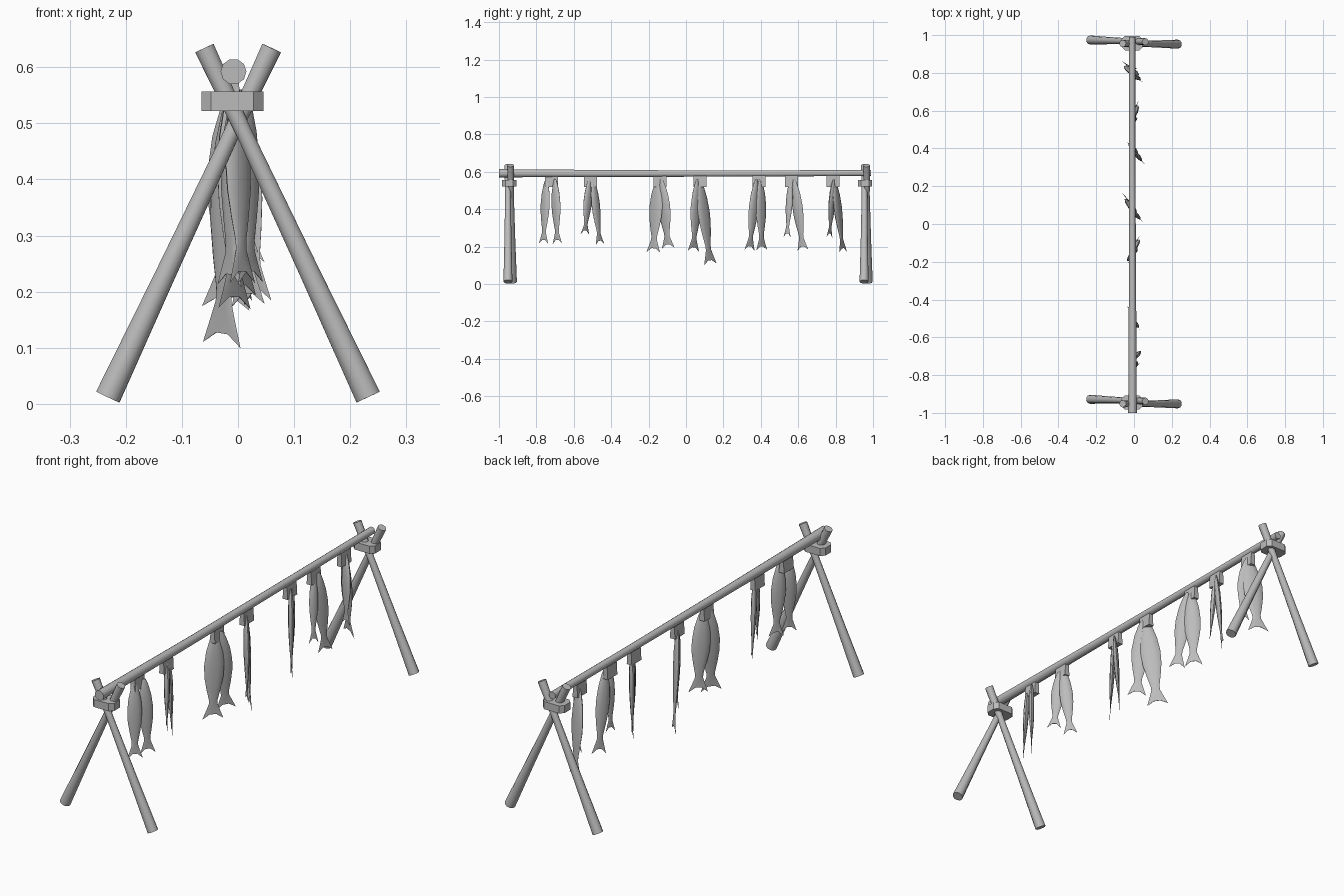
import bpy, bmesh, math
from mathutils import Vector

cube = bpy.data.objects.get("Cube")
if cube:
    bpy.data.objects.remove(cube)

grey = bpy.data.materials.new("plain_grey")
grey.use_nodes = True
grey.diffuse_color = (0.5, 0.5, 0.5, 1)
bsdf = next(n for n in grey.node_tree.nodes if n.type == 'BSDF_PRINCIPLED')
bsdf.inputs["Base Color"].default_value = (0.5, 0.5, 0.5, 1)


def loft(name, rings, smooth=True, strip_end=False):
    """Skin equal-sized point rings and cap both ends; strip_end caps a forked end."""
    bm = bmesh.new()
    loops = [[bm.verts.new(p) for p in ring] for ring in rings]
    n = len(loops[0])
    for a, b in zip(loops, loops[1:]):
        for i in range(n):
            j = (i + 1) % n
            bm.faces.new((a[i], a[j], b[j], b[i]))
    bm.faces.new(loops[0])
    end = loops[-1]
    if strip_end:
        for i in range(n // 2):
            quad = (end[i], end[i + 1], end[(n - i - 1) % n], end[(n - i) % n])
            bm.faces.new(list(dict.fromkeys(quad)))
    else:
        bm.faces.new(end)
    bmesh.ops.recalc_face_normals(bm, faces=bm.faces)
    mesh = bpy.data.meshes.new(name)
    bm.to_mesh(mesh)
    bm.free()
    mesh.materials.append(grey)
    obj = bpy.data.objects.new(name, mesh)
    bpy.context.collection.objects.link(obj)
    if smooth:
        bpy.ops.object.select_all(action='DESELECT')
        obj.select_set(True)
        bpy.context.view_layer.objects.active = obj
        bpy.ops.object.shade_smooth_by_angle(angle=math.radians(50))


def pole(name, points, radii, sides=10):
    """Round wooden pole through the given points."""
    pts = [Vector(p) for p in points]
    axis = (pts[-1] - pts[0]).normalized()
    side = axis.cross(Vector((0, 0, 1))).normalized()
    up = side.cross(axis)
    angles = [2 * math.pi * i / sides for i in range(sides)]
    loft(name, [[p + r * (side * math.cos(a) + up * math.sin(a)) for a in angles]
                for p, r in zip(pts, radii)])


# End frames: two crossed legs and a binding block
def end_frame(label, y_left, y_right, y_band):
    radii = (0.024, 0.019, 0.015, 0.019)
    for name, sx, y0, y1 in (("left", 1, *y_right), ("right", -1, *y_left)):
        foot, tip = Vector((sx * 0.232, y0, 0.012)), Vector((-sx * 0.06, y1, 0.634))
        pole(f"{label}_{name}_leg", [foot.lerp(tip, t) for t in (0, 0.35, 0.75, 1)], radii)
    hx, hy, c = 0.055, 0.038, 0.017
    outline = [(hx, hy - c), (hx - c, hy), (c - hx, hy), (-hx, hy - c),
               (-hx, c - hy), (c - hx, -hy), (hx - c, -hy), (hx, c - hy)]
    loft(f"{label}_binding", [[(x - 0.01, y_band + y, z) for x, y in outline]
                              for z in (0.522, 0.557)], smooth=False)


end_frame("front", (-0.928, -0.938), (-0.952, -0.952), -0.945)
end_frame("back", (0.974, 0.965), (0.952, 0.955), 0.957)

# Long hanging beam, slimmer at the back
pole("beam", [(-0.008, -1, 0.592), (-0.008, -0.3, 0.59), (-0.01, 0.4, 0.591),
              (-0.01, 0.99, 0.593)], (0.023, 0.019, 0.017, 0.017))

# Fish outline: distance along the body, half width, half thickness
BODY = [(0, 0.2, 0.3), (0.08, 0.5, 0.7), (0.22, 0.84, 1), (0.38, 1, 1), (0.52, 0.94, 0.9),
        (0.66, 0.7, 0.65), (0.78, 0.44, 0.4), (0.83, 0.44, 0.25), (0.91, 0.72, 0.12)]


def fish(name, top, tail, width, flat):
    """Flat fish hanging tail down; flat is the direction across its body."""
    normal = Vector((flat.y, -flat.x, 0))
    axis = tail - top
    down = axis.normalized()
    across = (flat - down * flat.dot(down)).normalized()
    angles = [2 * math.pi * i / 10 for i in range(10)]

    def ring(t, w, d, fork=0):
        return [top + axis * t + normal * (0.012 * d * math.sin(a))
                + across * (width / 2 * w * math.cos(a))
                - down * fork * (1 - abs(math.cos(a))) for a in angles]

    rings = [ring(*s) for s in BODY] + [ring(1, 1.05, 0.08, 0.03)]
    loft(name, rings, strip_end=True)


# Pairs: y of hanger, turn in degrees,
# then (top y offset, tail x, tail y offset, tail height, width) for each fish
PAIRS = [
    (-0.72, 42, (-0.027, 0.008, -0.042, 0.215, 0.064), (0.02, 0.022, 0.032, 0.215, 0.064)),
    (-0.51, -43, (-0.005, 0.015, -0.03, 0.265, 0.06), (0.013, -0.015, 0.05, 0.21, 0.06)),
    (-0.14, 38, (-0.012, -0.006, -0.035, 0.17, 0.088), (0.008, 0.005, 0.045, 0.19, 0.083)),
    (0.075, -45, (-0.013, 0.018, -0.035, 0.175, 0.08), (-0.002, -0.029, 0.055, 0.105, 0.09)),
    (0.39, -42, (-0.013, 0.035, -0.05, 0.18, 0.07), (0.008, -0.01, 0.015, 0.18, 0.075)),
    (0.565, 30, (-0.005, 0.008, -0.025, 0.25, 0.042), (0.013, 0.008, 0.06, 0.18, 0.064)),
    (0.785, -64, (0.005, 0.015, -0.018, 0.25, 0.068), (0.008, -0.022, 0.055, 0.17, 0.09)),
]
for i, (y, turn, *pair) in enumerate(PAIRS, 1):
    # Hanger strap under the beam
    loft(f"hanger_{i}", [[(-0.008 + sx * hx, y + sy * 0.035, z)
                          for sx, sy in ((1, 1), (-1, 1), (-1, -1), (1, -1))]
                         for z, hx in ((0.518, 0.013), (0.585, 0.009))], smooth=False)
    a = math.radians(turn)
    flat = Vector((math.sin(a), math.cos(a), 0))
    for label, side, (start, tail_x, offset, height, width) in zip("ab", (-1, 1), pair):
        # Neighbouring fish hang on opposite faces of the strap
        face = side * 0.007 * math.cos(a)
        top = Vector((0.4 * tail_x - 0.003 + face, y + start, 0.56))
        tail = Vector((tail_x, y + offset, height))
        fish(f"fish_{i}_{label}", top, tail, width, flat)
